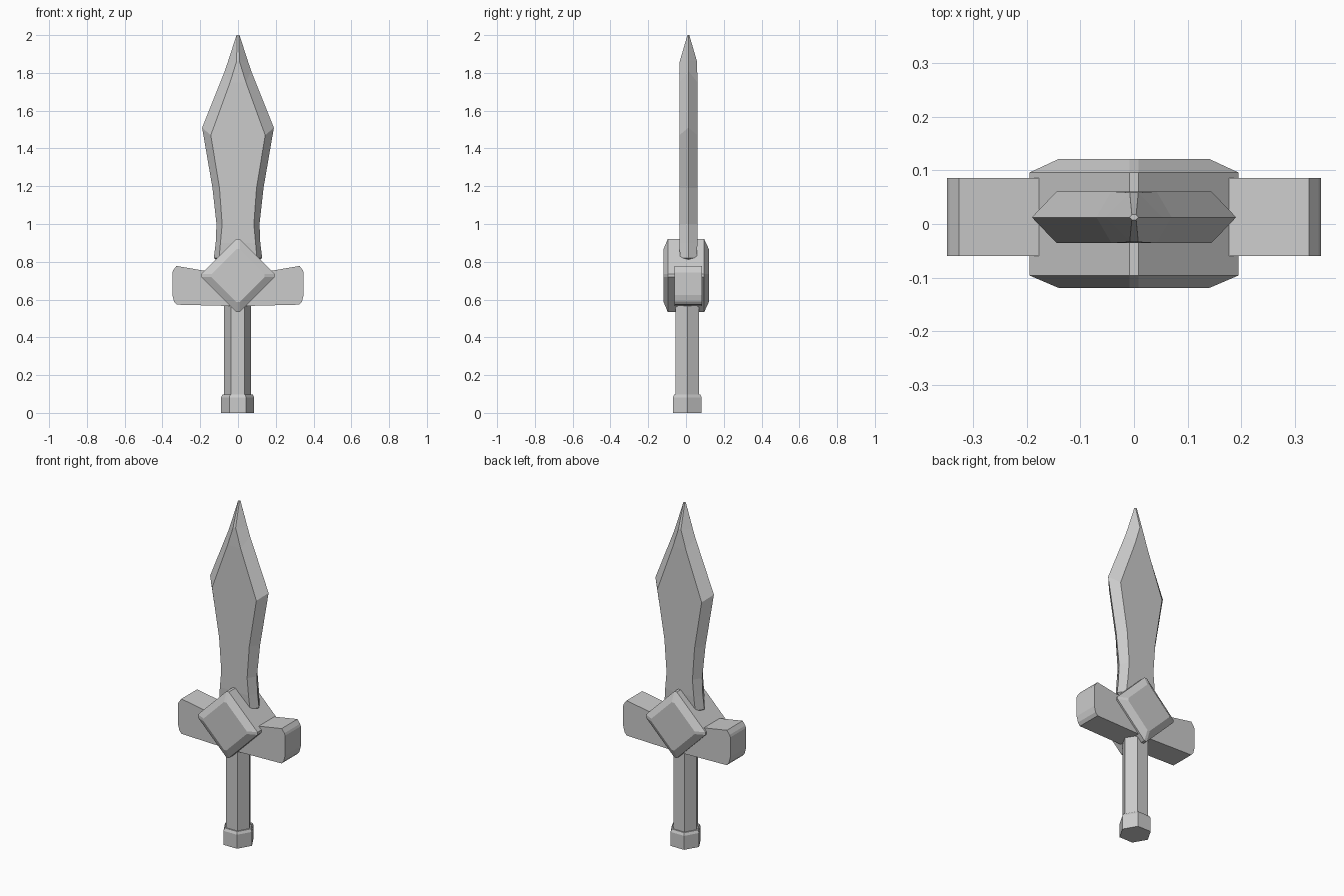
import bpy, bmesh, math

if "Cube" in bpy.data.objects:
    bpy.data.objects.remove(bpy.data.objects["Cube"])


def finish(bm, name):
    bmesh.ops.recalc_face_normals(bm, faces=bm.faces)
    me = bpy.data.meshes.new(name)
    bm.to_mesh(me)
    bm.free()
    ob = bpy.data.objects.new(name, me)
    bpy.context.collection.objects.link(ob)
    return ob


def loft(name, rings):
    bm = bmesh.new()
    loops = [[bm.verts.new(p) for p in ring] for ring in rings]
    n = len(loops[0])
    for a, b in zip(loops, loops[1:]):
        for i in range(n):
            j = (i + 1) % n
            bm.faces.new((a[i], a[j], b[j], b[i]))
    bm.faces.new(loops[0])
    bm.faces.new(loops[-1])
    return finish(bm, name)


def hexagon(r, z, y=0.007, x=-0.002):
    return [(x + r * math.cos(k * math.pi / 3), y + r * math.sin(k * math.pi / 3), z)
            for k in range(6)]


def plate(points, y):
    return [(x, y, z) for x, z in points]


# handle and pommel: six-sided
loft("grip", [hexagon(0.072, 0.05), hexagon(0.072, 0.62)])
loft("pommel", [hexagon(0.088, 0), hexagon(0.088, 0.082), hexagon(0.08, 0.097)])

# crossguard: mirrored profile extruded through its depth
half = [(0, 0.565), (0.325, 0.573), (0.339, 0.59), (0.348, 0.625),
        (0.348, 0.742), (0.343, 0.755), (0.326, 0.778), (0, 0.722)]
outline = half + [(-x, z) for x, z in half[-2:0:-1]]
loft("crossguard", [plate(outline, -0.06), plate(outline, 0.086)])


# central diamond block: chamfered front and back, slightly blunt corners
def diamond(r, y, b=0.008):
    c = 0.727
    return [(r, y, c - b), (r, y, c + b), (b, y, c + r), (-b, y, c + r),
            (-r, y, c + b), (-r, y, c - b), (-b, y, c - r), (b, y, c - r)]


loft("diamond_block", [diamond(0.14, -0.119), diamond(0.194, -0.096),
                       diamond(0.194, 0.096), diamond(0.14, 0.121)])

# blade: each row is edge height, edge half width, flat height, flat half width, half depth
Y = 0.0125
rows = [(0.80, 0.10, 0.80, 0.09, 0.018), (0.82, 0.128, 0.82, 0.10, 0.044),
        (0.90, 0.118, 0.90, 0.093, 0.048), (1.00, 0.114, 1.00, 0.084, 0.048),
        (1.19, 0.135, 1.19, 0.098, 0.048), (1.51, 0.19, 1.47, 0.144, 0.048),
        (1.81, 0.07, 1.75, 0.042, 0.048), (1.86, 0.053, 1.86, 0.008, 0.046),
        (2.0, 0.008, 2.0, 0.004, 0.005)]
loft("blade", [[(-xe, Y, ze), (-xf, Y - d, zf), (xf, Y - d, zf),
                (xe, Y, ze), (xf, Y + d, zf), (-xf, Y + d, zf)]
               for ze, xe, zf, xf, d in rows])
